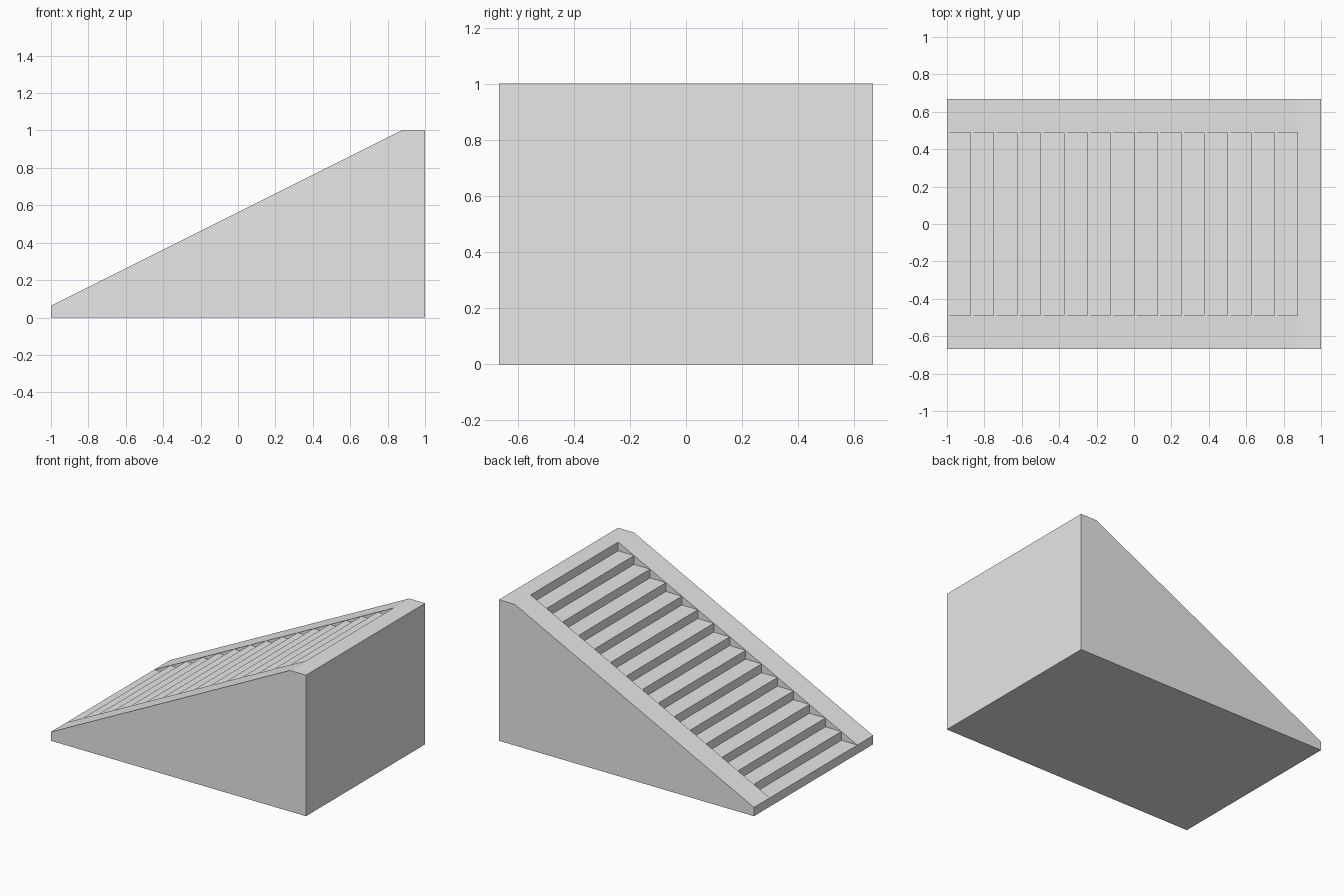
import bpy
import bmesh

cube = bpy.data.objects.get("Cube")
if cube:
    bpy.data.objects.remove(cube, do_unlink=True)

# Main sizes
HALF_LENGTH = 1.0
HALF_WIDTH = 0.667     # outer side walls
HALF_STAIR = 0.49      # recessed flight
STEPS = 15
RUN, RISE = 0.125, 0.0625
LIP = 0.0625           # height of the low front edge
TOP_X, TOP_Z = 0.875, 1.0

grey = bpy.data.materials.new("plain grey")
grey.use_nodes = True
colour = (0.8, 0.8, 0.8, 1)
grey.diffuse_color = colour
grey.node_tree.nodes["Principled BSDF"].inputs["Base Color"].default_value = colour

bm = bmesh.new()


def face(points):
    bm.faces.new([bm.verts.new(p) for p in points])


def sweep(profile, y0, y1):
    """Strip of flat faces along an open (x, z) profile."""
    for (xa, za), (xb, zb) in zip(profile, profile[1:]):
        face([(xa, y0, za), (xb, y0, zb), (xb, y1, zb), (xa, y1, za)])


low = (-HALF_LENGTH, LIP)
high = (TOP_X, TOP_Z)
shell = [high, (HALF_LENGTH, TOP_Z), (HALF_LENGTH, 0), (-HALF_LENGTH, 0), low]

# Platform, tall end, underside and low lip
sweep(shell, -HALF_WIDTH, HALF_WIDTH)

# Outer side walls and sloping borders
for side in (-1, 1):
    face([(x, side * HALF_WIDTH, z) for x, z in shell])
    sweep([low, high], *sorted((side * HALF_STAIR, side * HALF_WIDTH)))

# Treads, risers and the small triangular walls beside each step
for i in range(STEPS):
    x, z = -HALF_LENGTH + i * RUN, LIP + i * RISE
    step = [(x, z), (x + RUN, z), (x + RUN, z + RISE)]
    sweep(step, -HALF_STAIR, HALF_STAIR)
    for side in (-1, 1):
        corners = [(px, side * HALF_STAIR, pz) for px, pz in step]
        face(corners if side > 0 else corners[::-1])

bmesh.ops.remove_doubles(bm, verts=bm.verts, dist=0.0001)

# Point every face outward: recess walls face the middle, all others away
bm.normal_update()
for f in bm.faces:
    c, n = f.calc_center_median(), f.normal
    if abs(n.y) > 0.9:
        recess = abs(c.y) < HALF_WIDTH - 0.01
        wrong = (n.y * c.y > 0) if recess else (n.y * c.y < 0)
    elif abs(n.z) > 0.1:
        wrong = (n.z > 0) if c.z < 0.01 else (n.z < 0)
    else:
        wrong = (n.x < 0) if c.x > HALF_LENGTH - 0.01 else (n.x > 0)
    if wrong:
        f.normal_flip()

mesh = bpy.data.meshes.new("staircase")
bm.to_mesh(mesh)
bm.free()
mesh.materials.append(grey)
bpy.context.collection.objects.link(bpy.data.objects.new("staircase", mesh))
